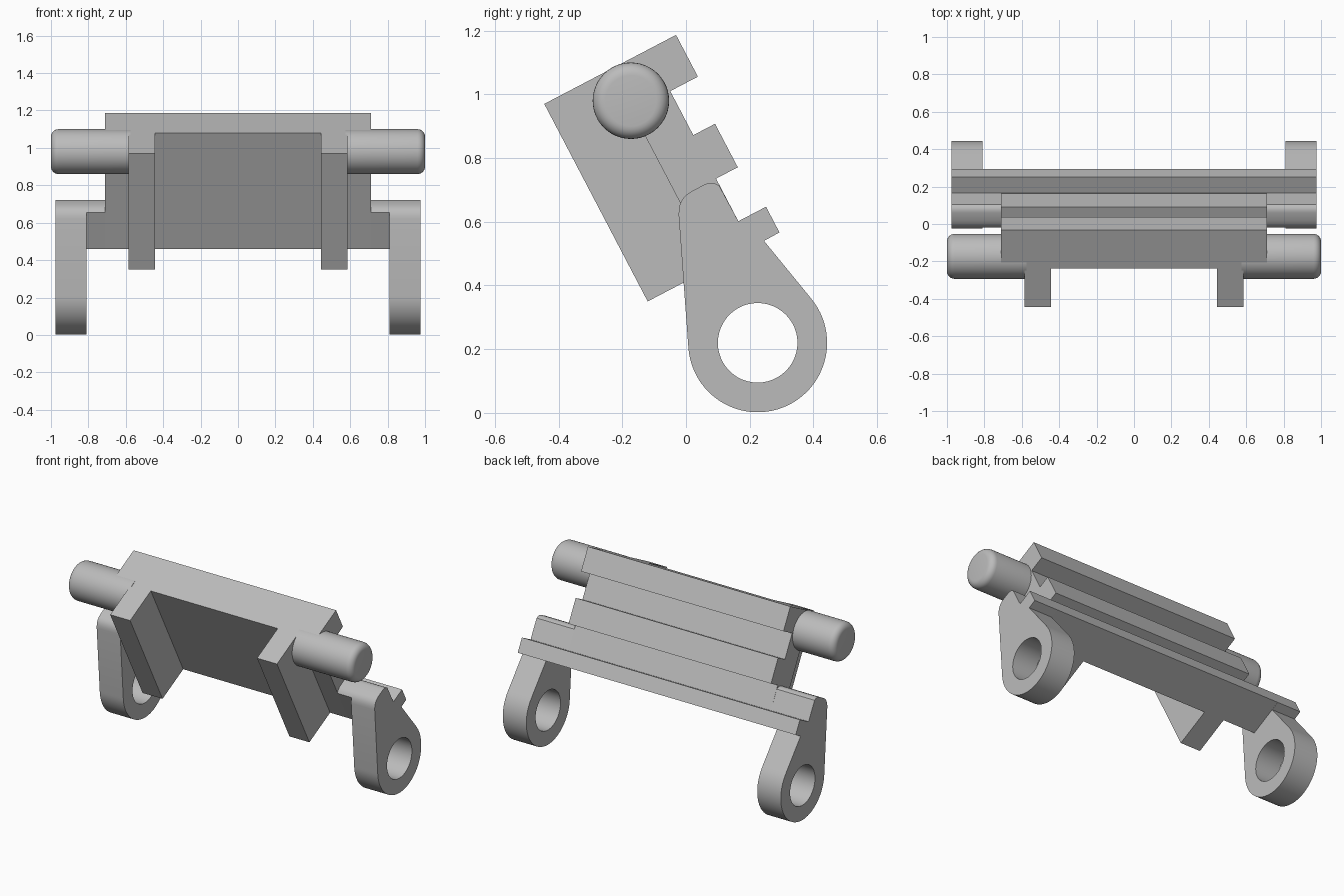
import bpy, bmesh, math
from mathutils import Vector

cube = bpy.data.objects.get("Cube")
if cube:
    bpy.data.objects.remove(cube, do_unlink=True)

grey = bpy.data.materials.new("light grey")
grey.use_nodes = True
colour = (0.5, 0.5, 0.5, 1)
grey.diffuse_color = colour
grey.node_tree.nodes["Principled BSDF"].inputs["Base Color"].default_value = colour

# Tilted frame of the bracket: u runs down the plate, v runs towards its back
TILT = math.atan2(0.464, 0.886)
ORIGIN = Vector((-0.445, 0.97))
DOWN = Vector((math.sin(TILT), -math.cos(TILT)))
BACK = Vector((math.cos(TILT), math.sin(TILT)))
LENGTH, FRONT, BASE, RIB = 0.70, 0.234, 0.369, 0.467


def at(u, v):
    return tuple(ORIGIN + DOWN * u + BACK * v)


def arc(centre, radius, start, end, steps):
    angles = [math.radians(start + (end - start) * i / steps) for i in range(steps + 1)]
    return [(centre[0] + radius * math.cos(a), centre[1] + radius * math.sin(a)) for a in angles]


def finish(name, bm, mirrored):
    bmesh.ops.recalc_face_normals(bm, faces=bm.faces)
    mesh = bpy.data.meshes.new(name)
    bm.to_mesh(mesh)
    bm.free()
    mesh.materials.append(grey)
    obj = bpy.data.objects.new(name, mesh)
    bpy.context.collection.objects.link(obj)
    bpy.ops.object.select_all(action='DESELECT')
    obj.select_set(True)
    bpy.context.view_layer.objects.active = obj
    bpy.ops.object.shade_smooth_by_angle(angle=math.radians(30))
    if mirrored:
        obj.modifiers.new("mirror", 'MIRROR').use_mirror_merge = False
    return obj


def prism(name, loops, x0, x1, mirrored=True):
    """Fill side outlines (inner ones become holes) and extrude along x."""
    bm = bmesh.new()
    edges = []
    for loop in loops:
        verts = [bm.verts.new((x0, y, z)) for y, z in loop]
        edges += [bm.edges.new((a, b)) for a, b in zip(verts, verts[1:] + verts[:1])]
    bmesh.ops.triangle_fill(bm, use_beauty=True, use_dissolve=False, edges=edges)
    out = bmesh.ops.extrude_face_region(bm, geom=bm.faces[:], use_keep_orig=True)
    moved = [g for g in out["geom"] if isinstance(g, bmesh.types.BMVert)]
    bmesh.ops.translate(bm, verts=moved, vec=(x1 - x0, 0, 0))
    return finish(name, bm, mirrored)


# Ribbed back plate
lower_rib = [at(0.609, BASE), at(0.609, RIB), at(LENGTH, RIB)]
plate = [at(0, FRONT), at(0, RIB), at(0.148, RIB), at(0.148, BASE),
         at(0.304, BASE), at(0.304, 0.446), at(0.458, 0.446), at(0.458, BASE)]
prism("ribbed_plate", [plate + lower_rib + [at(LENGTH, FRONT)]], -0.71, 0.71, False)

# Front arms
prism("front_arm", [[at(0, 0), at(0, FRONT), at(LENGTH, FRONT), at(LENGTH, 0)]], 0.445, 0.585)

# Crossbar ends with a rounded top
rounded_top = [(-0.019, 0.655), (-0.012, 0.670), (0.0, 0.684), (0.02, 0.697),
               (0.06, 0.718), (0.075, 0.722), (0.09, 0.721), (0.104, 0.714)]
prism("crossbar_end", [rounded_top + lower_rib + [at(LENGTH, FRONT)]], 0.71, 0.81)

# Hinge lugs with a round hole
pivot = (0.225, 0.22)
lug = (rounded_top + lower_rib + [(0.245, 0.54)] + arc(pivot, 0.218, 39.2, -175.8, 48)
       + [(-0.023, 0.62), (-0.0225, 0.638)])
prism("hinge_lug", [lug, arc(pivot, 0.125, 0, 352.5, 47)], 0.81, 0.975)

# Side pins with rounded ends
bm = bmesh.new()
rings = [(0.575, 0.12)] + [(0.96 + 0.04 * math.sin(a), 0.08 + 0.04 * math.cos(a))
                           for a in (math.radians(15 * i) for i in range(7))]
previous = None
for x, radius in rings:
    ring = [bm.verts.new((x, y, z)) for y, z in arc((-0.173, 0.98), radius, 0, 352.5, 47)]
    if previous:
        for i in range(len(ring)):
            bm.faces.new((previous[i - 1], previous[i], ring[i], ring[i - 1]))
    else:
        bm.faces.new(ring)
    previous = ring
bm.faces.new(previous)
finish("side_pin", bm, True)
